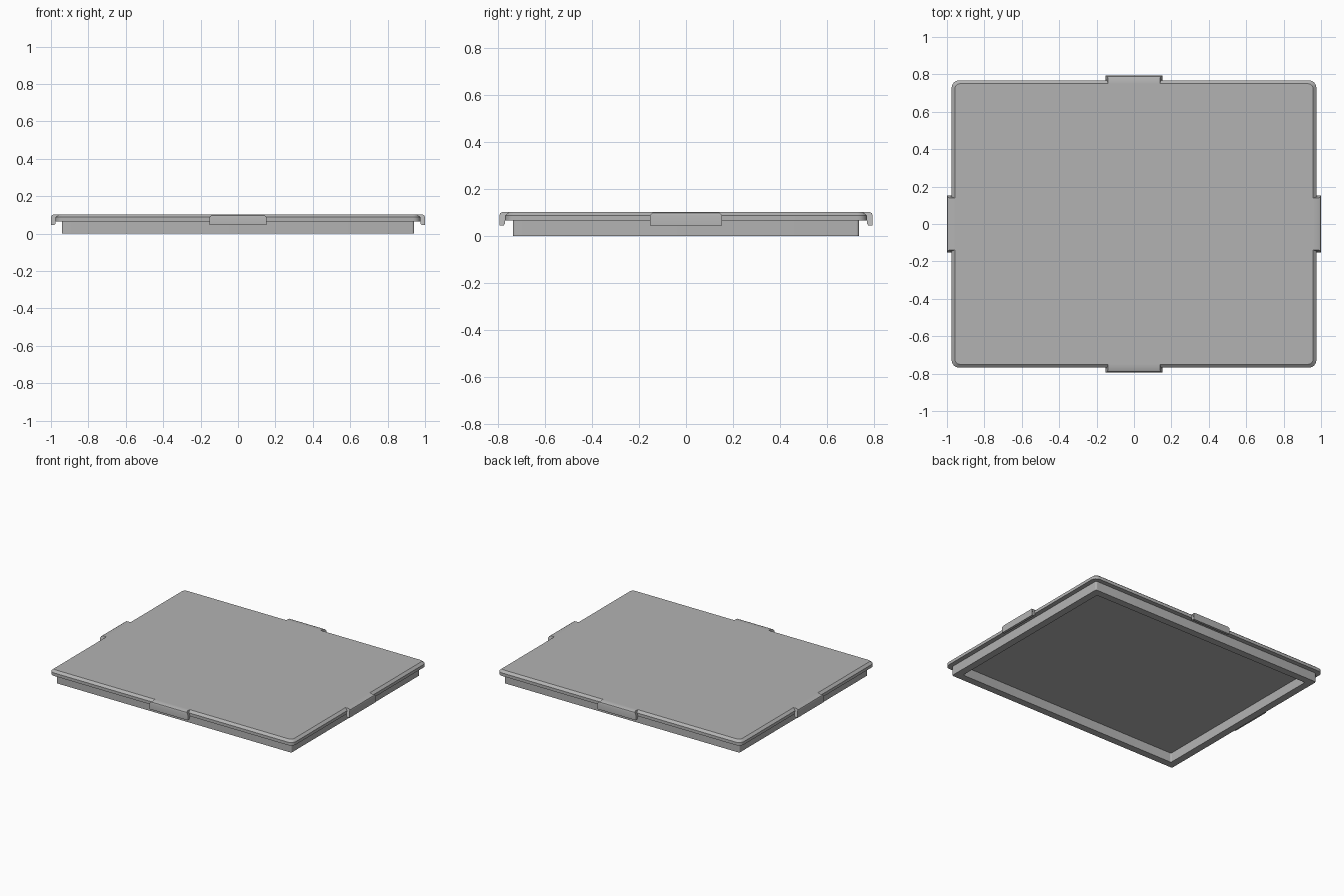
import bpy, bmesh, math
from mathutils import Matrix

if "Cube" in bpy.data.objects:
    bpy.data.objects.remove(bpy.data.objects["Cube"])

grey = bpy.data.materials.new("plain grey")
grey.diffuse_color = (0.45, 0.45, 0.45, 1)
grey.use_nodes = True
grey.node_tree.nodes["Principled BSDF"].inputs["Base Color"].default_value = grey.diffuse_color


def finish(name, bm):
    bmesh.ops.recalc_face_normals(bm, faces=bm.faces)
    me = bpy.data.meshes.new(name)
    bm.to_mesh(me)
    bm.free()
    me.materials.append(grey)
    ob = bpy.data.objects.new(name, me)
    bpy.context.collection.objects.link(ob)
    bpy.context.view_layer.objects.active = ob
    ob.select_set(True)
    bpy.ops.object.shade_smooth_by_angle(angle=math.radians(30))
    ob.select_set(False)
    return ob


def ring(bm, inset, z, r, steps=6):
    """Rounded rectangle, inset from the lid's outer edge."""
    hx, hy = 0.975 - inset, 0.768 - inset
    verts = []
    for q, (sx, sy) in enumerate([(1, 1), (-1, 1), (-1, -1), (1, -1)]):
        for i in range(steps + 1):
            a = math.pi / 2 * (q + i / steps)
            verts.append(bm.verts.new((sx * (hx - r) + r * math.cos(a),
                                       sy * (hy - r) + r * math.sin(a), z)))
    return verts


# Lid: bevelled plate, hanging rim and hollow underside (inset, height, radius)
profile = [(0.018, 0.103, 0.025), (0.0, 0.088, 0.04), (0.0, 0.066, 0.04),
           (0.033, 0.066, 0.012), (0.033, 0.0, 0.012),
           (0.085, 0.0, 0.01), (0.085, 0.068, 0.01)]
bm = bmesh.new()
rings = [ring(bm, *p) for p in profile]
for a, b in zip(rings, rings[1:]):
    n = len(a)
    for i in range(n):
        bm.faces.new((a[i], a[(i + 1) % n], b[(i + 1) % n], b[i]))
bm.faces.new(rings[0])
bm.faces.new(rings[-1])
finish("lid", bm)


# Clip tabs: hooked profile (distance out from the tab's face, height)
def tab(name, reach, angle):
    prof = [(-0.045, 0.103), (-0.015, 0.103), (-0.004, 0.098), (0, 0.088),
            (0, 0.045), (-0.018, 0.045), (-0.024, 0.052), (-0.024, 0.07),
            (-0.045, 0.07)]
    bm = bmesh.new()
    sides = []
    for s in (-1, 1):
        # the ends taper in slightly towards the top
        sides.append([bm.verts.new((reach + d, s * (0.153 - max(0, z - 0.088)), z))
                      for d, z in prof])
    a, b = sides
    n = len(prof)
    for i in range(n):
        bm.faces.new((a[i], a[(i + 1) % n], b[(i + 1) % n], b[i]))
    bm.faces.new(a)
    bm.faces.new(b)
    bm.transform(Matrix.Rotation(angle, 4, 'Z'))
    finish(name, bm)


for k, (name, reach) in enumerate([("right_tab", 1.0), ("back_tab", 0.793),
                                   ("left_tab", 1.0), ("front_tab", 0.793)]):
    tab(name, reach, k * math.pi / 2)
